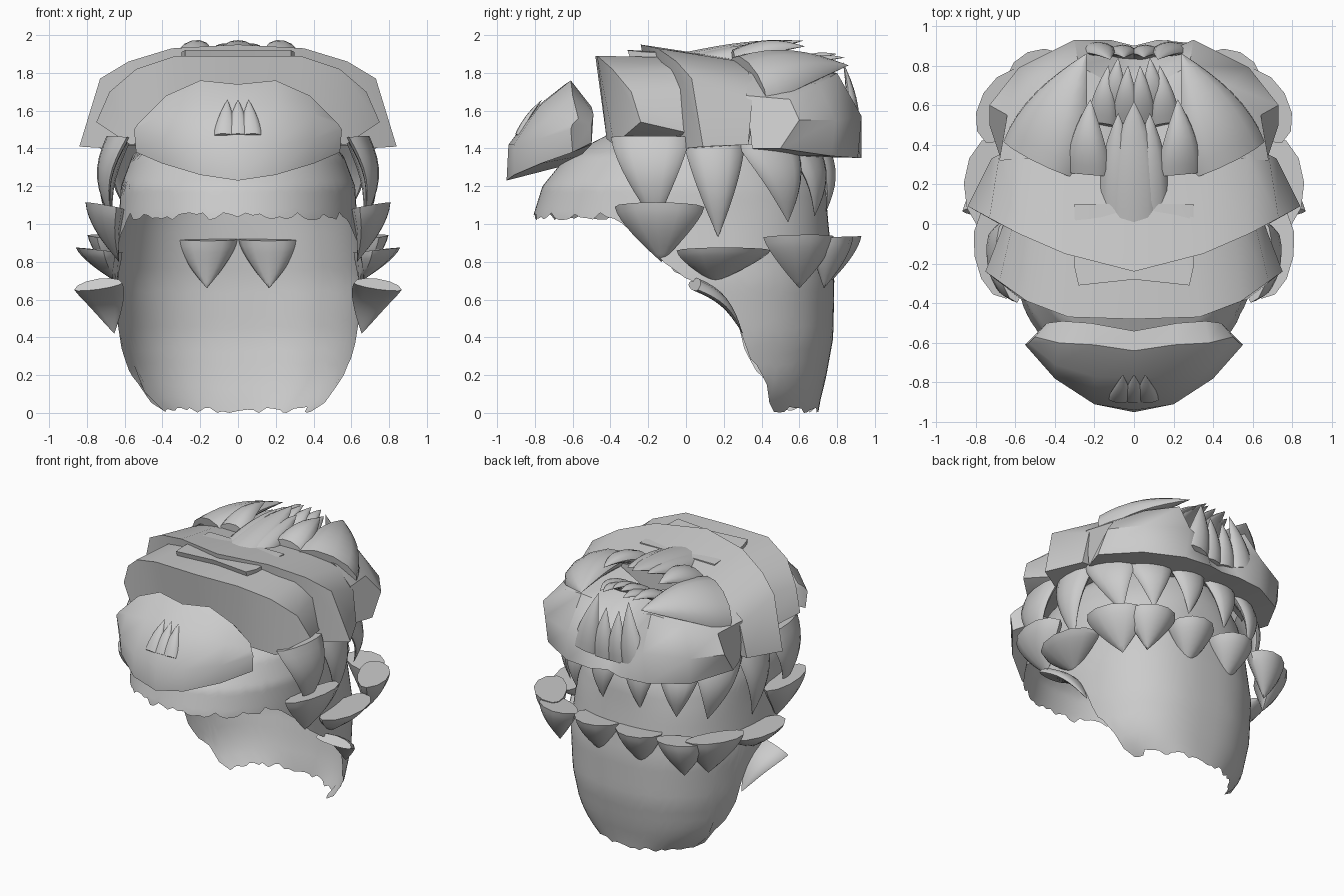
import bpy, bmesh, math, random
from mathutils import Vector as V
random.seed(4)


def lerp_table(tab, k):
    if k <= tab[0][0]:
        return tab[0][1:]
    for a, b in zip(tab, tab[1:]):
        if k <= b[0]:
            u = (k - a[0]) / (b[0] - a[0])
            return [p + (q - p) * u for p, q in zip(a[1:], b[1:])]
    return tab[-1][1:]


def finish(name, bm):
    bmesh.ops.remove_doubles(bm, verts=bm.verts, dist=0.0005)
    bmesh.ops.recalc_face_normals(bm, faces=bm.faces)
    me = bpy.data.meshes.new(name)
    bm.to_mesh(me)
    bm.free()
    ob = bpy.data.objects.new(name, me)
    bpy.context.collection.objects.link(ob)
    return ob


def loft(name, rings, caps=True):
    bm = bmesh.new()
    vs = [[bm.verts.new(p) for p in r] for r in rings]
    n = len(rings[0])
    for a, b in zip(vs, vs[1:]):
        for i in range(n):
            j = (i + 1) % n
            bm.faces.new((a[i], a[j], b[j], b[i]))
    if caps:
        bm.faces.new(vs[0])
        bm.faces.new(vs[-1])
    return finish(name, bm)


def arch(name, keys):
    """Roll of hair across the head: right-hand sections, mirrored to the left."""
    left = [[(-x, y, z) for x, y, z in s] for s in reversed(keys[1:])]
    return loft(name, left + keys)


def petal(name, top, tip, n, w, d, bulge=0.0, power=1.5, inner=0.4, mirror=True, level=False):
    """Pointed lock with a cut flat top, n = outward direction, level = horizontal top edge."""
    for m in ((1, -1) if mirror else (1,)):
        s3 = V((m, 1, 1))
        a, b, o = V(top) * s3, V(tip) * s3, (V(n) * s3).normalized()
        t = o.cross(V((0, 0, -1)) if level else b - a).normalized()
        rings = []
        for k in range(9):
            s = k / 8
            f = max(1 - s ** power, 0.004)
            c = a.lerp(b, s) + o * bulge * math.sin(math.pi * s)
            ring = []
            for i in range(12):
                g = 2 * math.pi * i / 12
                h = math.sin(g)
                ring.append(c + t * w * f * math.cos(g) + o * d * f * (h if h > 0 else h * inner))
            rings.append(ring)
        loft(name + ("_right" if m > 0 else "_left"), rings)


# Scalp shell: horizontal sections (z, front y, back y, half width) and ragged hem (y, z)
SEC = [(0, -.8, .7, .46), (.06, -.8, .71, .55), (.18, -.8, .74, .62), (.4, -.8, .78, .655), (.7, -.8, .785, .67),
       (1.04, -.81, .75, .63), (1.2, -.76, .74, .62), (1.36, -.63, .69, .56), (1.47, -.42, .6, .45),
       (1.58, -.2, .42, .27), (1.64, .09, .11, .01)]
HEM = [(-.8, 1.04), (-.4, 1.04), (-.25, .9), (-.1, .76), (.05, .7), (.2, .6), (.29, .42),
       (.31, .3), (.43, .2), (.5, .02), (.7, .01)]
N, ROWS = 112, 26
hem = []
for i in range(N):
    a = 2 * math.pi * i / N
    y = math.copysign(abs(math.sin(a)) ** .8, math.sin(a)) * .78 - .02
    hem.append(max(0, lerp_table(HEM, y)[0] + random.uniform(-.02, .02)))
rings = []
for r in range(ROWS + 1):
    ring = []
    for i in range(N):
        a = 2 * math.pi * i / N
        z = hem[i] + (1.64 - hem[i]) * r / ROWS
        yf, yb, rx = lerp_table(SEC, z)
        c, s = math.cos(a), math.sin(a)
        e = .8 if z < 1.04 else .8 + .2 * min(1, (z - 1.04) / .3)
        if s < 0:
            e = .95
        ring.append((rx * math.copysign(abs(c) ** e, c),
                     (yf + yb) / 2 + (yb - yf) / 2 * math.copysign(abs(s) ** e, s), z))
    rings.append(ring)
loft("scalp_shell", rings, caps=False)

# Front quiff
arch("front_quiff", [
    [(0, -.94, 1.42), (0, -.78, 1.63), (0, -.64, 1.74), (0, -.54, 1.62), (0, -.6, 1.32), (0, -.95, 1.23)],
    [(.2, -.91, 1.42), (.2, -.77, 1.63), (.2, -.61, 1.76), (.22, -.5, 1.62), (.22, -.56, 1.36), (.2, -.91, 1.26)],
    [(.4, -.78, 1.45), (.4, -.71, 1.58), (.38, -.6, 1.68), (.36, -.49, 1.58), (.36, -.5, 1.42), (.4, -.77, 1.32)],
    [(.55, -.61, 1.5), (.53, -.6, 1.53), (.5, -.57, 1.56), (.44, -.5, 1.52), (.44, -.5, 1.43), (.54, -.6, 1.38)]])
for x in (-.07, 0, .07):
    petal("quiff_tip", (x, -.88, 1.46), (x * .8, -.76, 1.66), (0, -.75, .6), .06, .03, .01, mirror=False)

# Layered rolls over the top
arch("front_roll", [
    [(0, -.48, 1.89), (0, -.42, 1.5), (0, 0, 1.55), (0, 0, 1.88)],
    [(.33, -.47, 1.89), (.3, -.42, 1.45), (.3, 0, 1.5), (.3, .05, 1.88)],
    [(.54, -.39, 1.82), (.57, -.38, 1.42), (.5, 0, 1.45), (.5, .05, 1.82)],
    [(.68, -.29, 1.7), (.75, -.24, 1.54), (.65, .02, 1.48), (.6, .05, 1.72)]])
arch("front_under_roll", [
    [(0, -.28, 1.92), (0, -.2, 1.6), (0, .1, 1.6), (0, .1, 1.9)],
    [(.28, -.31, 1.92), (.28, -.2, 1.6), (.28, .1, 1.6), (.28, .1, 1.9)],
    [(.3, -.22, 1.91), (.3, -.2, 1.6), (.3, .1, 1.6), (.3, .1, 1.9)]])
arch("middle_roll", [
    [(0, -.24, 1.95), (0, -.15, 1.5), (0, .35, 1.5), (0, .35, 1.86)],
    [(.35, -.15, 1.93), (.3, -.1, 1.5), (.35, .35, 1.5), (.35, .35, 1.85)],
    [(.58, -.05, 1.86), (.68, 0, 1.4), (.6, .33, 1.43), (.57, .35, 1.78)],
    [(.73, .03, 1.77), (.84, .09, 1.41), (.72, .33, 1.42), (.68, .35, 1.65)]])
arch("back_roll", [
    [(0, .45, 1.74), (0, .66, 1.7), (0, .78, 1.56), (0, .9, 1.36), (0, .6, 1.38)],
    [(.1, .4, 1.78), (.1, .7, 1.72), (.1, .84, 1.57), (.12, .93, 1.35), (.12, .6, 1.38)],
    [(.3, .35, 1.84), (.28, .8, 1.8), (.3, .93, 1.57), (.32, .91, 1.35), (.3, .6, 1.36)],
    [(.55, .33, 1.8), (.48, .7, 1.74), (.58, .79, 1.55), (.57, .77, 1.36), (.5, .5, 1.36)],
    [(.68, .32, 1.68), (.64, .55, 1.66), (.73, .6, 1.55), (.73, .5, 1.4), (.68, .35, 1.4)]])

# Crown locks and spikes
petal("crown_side_lock", (.47, .33, 1.74), (.24, .86, 1.84), (.45, 0, .85), .23, .13, .03, 1.7)
petal("crown_centre_lock", (0, .0, 1.84), (0, .62, 1.97), (0, 0, 1), .14, .07, 0, 2.5, mirror=False)
petal("crown_inner_lock", (.08, .05, 1.83), (.08, .56, 1.95), (.1, 0, 1), .1, .07, 0, 2.5)
petal("crown_outer_lock", (.23, .25, 1.84), (.22, .63, 1.94), (.25, 0, 1), .12, .08, .03, 1.6)
for i in range(3):
    petal("crown_spike", (.04 + i * .06, .5 + .05 * (i % 2), 1.78), (.03 + i * .05, .8 + .04 * (i % 2), 1.9 - .02 * i),
          (.1, .2, 1), .08, .05, .03)
petal("back_spike", (.06, .84, 1.42), (.05, .84, 1.78), (0, 1, .2), .09, .06, .02)
petal("back_side_spike", (.2, .86, 1.45), (.12, .83, 1.86), (0, 1, .2), .1, .06, .02)

# Pointed locks around the sides: (top, tip, outward, half width, depth, bulge)
LOCKS = {
    "upper_lock_front": ((.62, -.19, 1.46), (.66, -.16, 1.0), (1, -.15, .1), .21, .07, .06),
    "upper_lock_middle": ((.62, .15, 1.43), (.65, .17, .93), (1, .05, .1), .16, .08, .05),
    "upper_lock_rear": ((.56, .43, 1.42), (.55, .54, 1.01), (.9, .5, .1), .18, .07, .05),
    "upper_lock_corner": ((.38, .6, 1.42), (.4, .68, 1.04), (.5, .9, .1), .16, .07, .05),
    "upper_lock_back": ((.13, .68, 1.42), (.15, .74, 1.06), (.1, 1, .1), .14, .07, .04),
    "temple_lock": ((.68, -.14, 1.09), (.63, -.13, .8), (1, -.15, .2), .24, .13, .02),
    "lower_lock_front": ((.7, .2, .86), (.64, .15, .69), (1, .05, .1), .25, .16, .01),
    "lower_lock_rear": ((.64, .59, .93), (.6, .6, .66), (.85, .5, .1), .21, .14, .01),
    "lower_lock_corner": ((.48, .74, .92), (.5, .73, .66), (.4, .9, .1), .17, .14, .01),
    "lower_lock_back": ((.165, .76, .92), (.165, .73, .66), (.05, 1, .1), .165, .17, .01),
}
for name, (top, tip, n, w, d, b) in LOCKS.items():
    petal(name, top, tip, n, w, d, b, 1.4, .55, level=True)
# Lobes in front of the hem, seen edge-on from the side
petal("ear_lock", (.74, .04, .67), (.655, .3, .42), (0, .6, .8), .13, .05, .04, 1.8)

# Smooth shading with crisp edges
bpy.ops.object.select_all(action='SELECT')
bpy.context.view_layer.objects.active = bpy.context.selected_objects[0]
bpy.ops.object.shade_smooth_by_angle(angle=math.radians(42))
